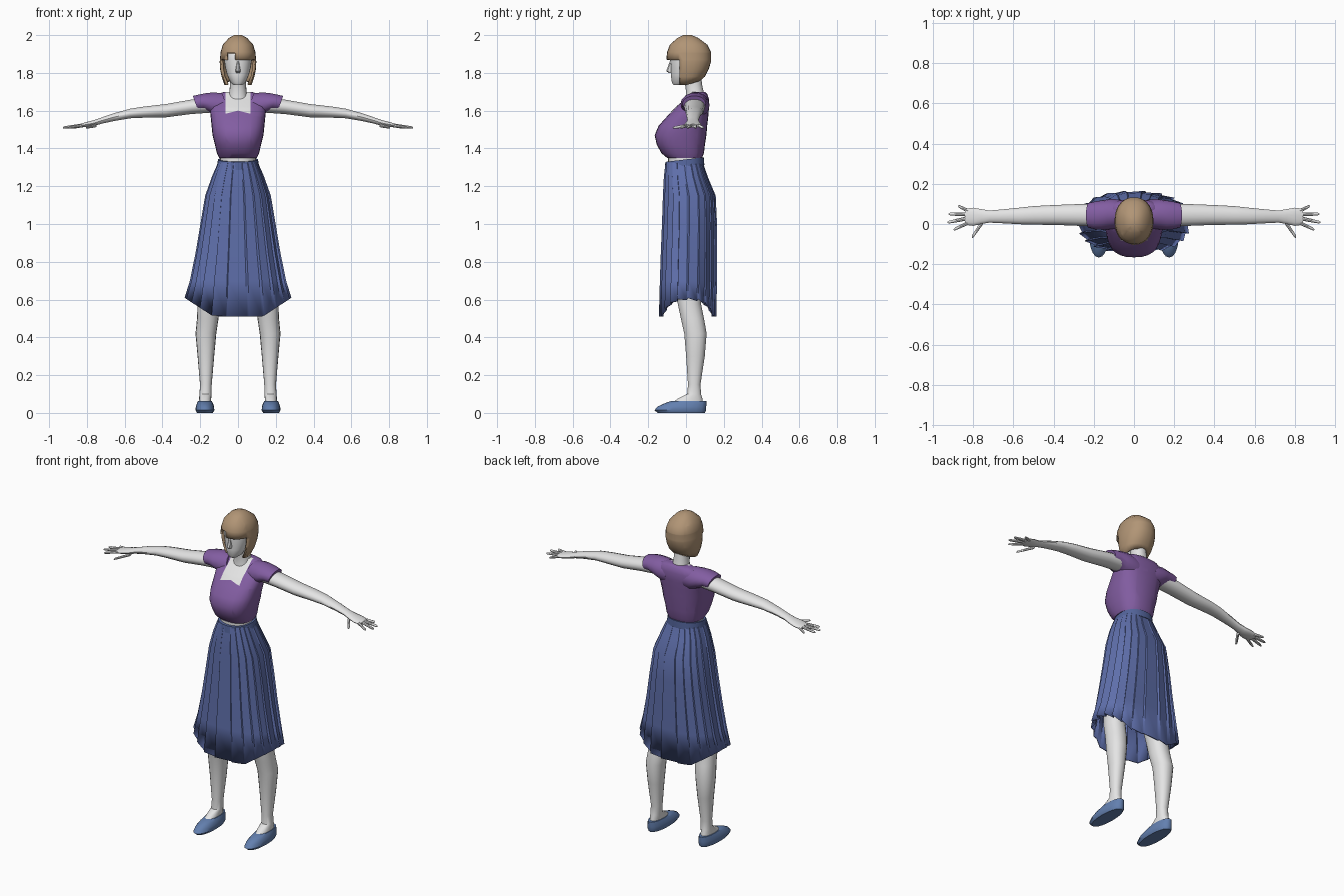
import bpy, bmesh
from math import cos, sin, pi, copysign
from mathutils import Vector

cube = bpy.data.objects.get("Cube")
if cube:
    bpy.data.objects.remove(cube, do_unlink=True)


def material(name, *rgb):
    m = bpy.data.materials.new(name)
    m.use_nodes = True
    m.diffuse_color = (*rgb, 1)
    bsdf = next(n for n in m.node_tree.nodes if n.type == 'BSDF_PRINCIPLED')
    bsdf.inputs["Base Color"].default_value = (*rgb, 1)
    bsdf.inputs["Roughness"].default_value = 0.8
    return m


SKIN = material("pale skin", .78, .78, .78)
PURPLE = material("purple cloth", .225, .11, .36)
BLUE = material("skirt blue", .115, .16, .41)
BAND = material("waistband blue", .085, .125, .32)
SHOE = material("shoe blue", .125, .215, .43)
HAIR = material("light brown hair", .44, .30, .18)


def power(v, e):
    return copysign(abs(v) ** (2 / e), v)


def turns(n):
    return [2 * pi * i / n for i in range(n)]


def ring_z(z, rx, front, back, cx=0, e=2.2, n=28):
    """Level cross-section between a front and a back depth."""
    mid, ry = (front + back) / 2, (back - front) / 2
    return [Vector((cx + rx * power(cos(a), e), mid + ry * power(sin(a), e), z))
            for a in turns(n)]


def ring_x(x, cy, cz, ry, rz, tilt=0, n=14):
    """Upright cross-section for parts that run sideways."""
    return [Vector((x + tilt * rz * sin(a), cy + ry * cos(a), cz + rz * sin(a)))
            for a in turns(n)]


def loft(rings, cap_start=True, cap_end=True):
    bm = bmesh.new()
    rows = [[bm.verts.new(p) for p in r] for r in rings]
    n = len(rows[0])
    for a, b in zip(rows, rows[1:]):
        for i in range(n):
            j = (i + 1) % n
            bm.faces.new((a[i], a[j], b[j], b[i]))
    if cap_start:
        bm.faces.new(rows[0][::-1])
    if cap_end:
        bm.faces.new(rows[-1])
    bmesh.ops.recalc_face_normals(bm, faces=bm.faces[:])
    return bm


def cut(bm, co, no):
    geom = bm.verts[:] + bm.edges[:] + bm.faces[:]
    bmesh.ops.bisect_plane(bm, geom=geom, plane_co=co, plane_no=no)


def part(name, bm, mats, mirror=False, thickness=0, sharp=.7):
    me = bpy.data.meshes.new(name)
    bm.to_mesh(me)
    bm.free()
    for m in mats if isinstance(mats, list) else [mats]:
        me.materials.append(m)
    me.shade_smooth()
    me.set_sharp_from_angle(angle=sharp)
    ob = bpy.data.objects.new(name, me)
    bpy.context.collection.objects.link(ob)
    if thickness:
        mod = ob.modifiers.new("Thickness", 'SOLIDIFY')
        mod.thickness = thickness
        mod.offset = -1
    if mirror:
        ob.modifiers.new("Mirror", 'MIRROR').use_mirror_merge = False
    return ob


# Blouse body, with the square neckline cut into it as skin
torso = [(1.35, .10, -.10, .085), (1.375, .112, -.13, .095), (1.42, .122, -.155, .10),
         (1.47, .135, -.166, .108), (1.52, .14, -.145, .112), (1.57, .145, -.10, .118),
         (1.62, .15, -.055, .122), (1.66, .14, -.005, .122), (1.69, .105, .025, .112),
         (1.70, .07, .03, .10)]
bm = loft([ring_z(*t, e=2.5) for t in torso])
for side in (-1, 1):
    cut(bm, (side * .066, 0, 0), (1, 0, 0))
    cut(bm, (0, 0, 1.60), (side * .25, 0, 1))
cut(bm, (0, .06, 0), (0, 1, 0))
for f in bm.faces:
    c = f.calc_center_median()
    open_neck = abs(c.x) < .066 and c.z > 1.60 - .25 * abs(c.x) and c.y < .06
    f.material_index = int(open_neck)
part("blouse", bm, [PURPLE, SKIN])

# Short sleeves
sleeve = [(.06, .05, 1.625, .07, .07), (.11, .05, 1.63, .075, .068),
          (.15, .045, 1.636, .074, .058), (.19, .043, 1.644, .07, .043),
          (.225, .043, 1.638, .062, .041)]
part("sleeves", loft([ring_x(*s, tilt=.35) for s in sleeve]), PURPLE, mirror=True)

# Bare midriff showing at the waist
waist = [(1.25, .095, -.095, .08), (1.37, .095, -.095, .08)]
part("midriff", loft([ring_z(*w) for w in waist]), SKIN)

# Arms with flattened palms
arm = [(.15, .045, 1.63, .055, .042), (.25, .045, 1.62, .055, .039),
       (.38, .045, 1.60, .05, .036), (.50, .043, 1.592, .046, .03),
       (.57, .04, 1.585, .041, .026), (.66, .038, 1.565, .034, .021),
       (.72, .037, 1.548, .03, .017), (.76, .037, 1.535, .037, .016),
       (.80, .036, 1.527, .045, .014), (.84, .036, 1.52, .04, .009)]
part("arms", loft([ring_x(*a) for a in arm]), SKIN, mirror=True)

# Fingers: start x, start y, tip x, tip y
fingers = {"little_fingers": (.82, .063, .875, .09), "ring_fingers": (.83, .048, .922, .05),
           "middle_fingers": (.83, .028, .927, .008), "index_fingers": (.82, .008, .897, -.028),
           "thumbs": (.75, .015, .806, -.066)}
for name, (x0, y0, x1, y1) in fingers.items():
    wide = .015 if name == "thumbs" else .01
    steps = [(0, 1), (.5, .9), (.92, .7), (1, .3)]
    rings = [ring_x(x0 + (x1 - x0) * t, y0 + (y1 - y0) * t, 1.522 - .012 * t,
                    wide * s, .009 * s, n=8) for t, s in steps]
    part(name, loft(rings), SKIN, mirror=True)

# Pleated skirt: each pleat is a broad panel and a narrow step back
PLEATS = 22
skirt = [(1.325, .105, -.108, .09), (1.25, .137, -.117, .115), (1.15, .172, -.122, .157),
         (1.0, .197, -.127, .164), (.85, .222, -.133, .164), (.70, .252, -.138, .164),
         (.51, .28, -.143, .16)]
rings = []
for k, (z, rx, front, back) in enumerate(skirt):
    mid, ry = (front + back) / 2, (back - front) / 2
    ring = []
    for i in range(PLEATS):
        for step, scale in ((0, 1.01), (.9, .985 - .006 * k)):
            a = 2 * pi * (i + step) / PLEATS
            x = scale * rx * power(cos(a), 2.5)
            rise = max(0, abs(x) - .13) * .65 if k == len(skirt) - 1 else 0
            ring.append(Vector((x, mid + scale * ry * power(sin(a), 2.5), z + rise)))
    rings.append(ring)
part("skirt", loft(rings, cap_end=False), BLUE, thickness=.008, sharp=.4)

# Waistband, a little higher at the back
band = [(1.30, .113, -.113, .097), (1.342, .106, -.109, .095)]
bm = loft([ring_z(*b) for b in band])
for v in bm.verts:
    v.co.z += .12 * v.co.y
part("waistband", bm, BAND)

# Legs
leg = [(.95, .085, -.09, .09, .10), (.75, .072, -.07, .08, .135), (.58, .057, -.045, .08, .157),
       (.50, .057, -.028, .096, .160), (.42, .055, -.01, .11, .170), (.30, .044, 0, .10, .170),
       (.15, .031, .01, .077, .170), (.10, .032, .006, .08, .172), (.075, .032, -.045, .088, .174),
       (.04, .033, -.09, .092, .175)]
part("legs", loft([ring_z(*g, n=18) for g in leg]), SKIN, mirror=True)

# Flat shoes
shoe = [(0, .042, -.150, .10, .175), (.014, .05, -.167, .106, .175),
        (.034, .048, -.15, .107, .175), (.052, .042, -.11, .108, .175),
        (.064, .036, -.075, .108, .175)]
part("shoes", loft([ring_z(*s, n=20) for s in shoe]), SHOE, mirror=True)

# Neck, head and nose
neck = [(1.66, .055, -.005, .10), (1.70, .046, 0, .094), (1.74, .042, -.006, .085),
        (1.82, .042, -.02, .08)]
part("neck", loft([ring_z(*k, n=18) for k in neck]), SKIN)
head = [(1.735, .022, -.066, -.01), (1.75, .04, -.075, .02), (1.79, .058, -.08, .05),
        (1.83, .068, -.08, .075), (1.87, .074, -.084, .095), (1.91, .072, -.08, .10),
        (1.95, .055, -.05, .08)]
part("head", loft([ring_z(*h, n=24) for h in head]), SKIN)
nose = [(1.80, .011, -.092, -.05), (1.81, .014, -.105, -.05), (1.86, .007, -.086, -.05)]
part("nose", loft([ring_z(*s, n=8) for s in nose]), SKIN)

# Bobbed hair: a shell with a face opening and a notch at the parting
hair = [(2.0, .02, -.015, .03), (1.985, .048, -.045, .065), (1.95, .08, -.085, .112),
        (1.91, .092, -.10, .133), (1.86, .097, -.105, .133), (1.82, .095, -.095, .12),
        (1.78, .087, -.082, .10), (1.735, .072, -.06, .075)]
rings = [ring_z(*h) for h in hair]
for p in rings[-1]:
    p.z += max(0, p.y) * .3
bm = loft(rings, cap_end=False)
for co, no in (((0, 0, 1.87), (0, 0, 1)), ((0, 0, 1.905), (0, 0, 1)),
               ((0, -.035, 0), (0, 1, 0)), ((-.062, 0, 0), (1, 0, 0)),
               ((-.015, 0, 0), (1, 0, 0))):
    cut(bm, co, no)
opening = []
for f in bm.faces:
    c = f.calc_center_median()
    limit = 1.905 if -.062 < c.x < -.015 else 1.87
    if c.y < -.035 and c.z < limit:
        opening.append(f)
bmesh.ops.delete(bm, geom=opening, context='FACES')
part("hair", bm, HAIR, thickness=.012)
